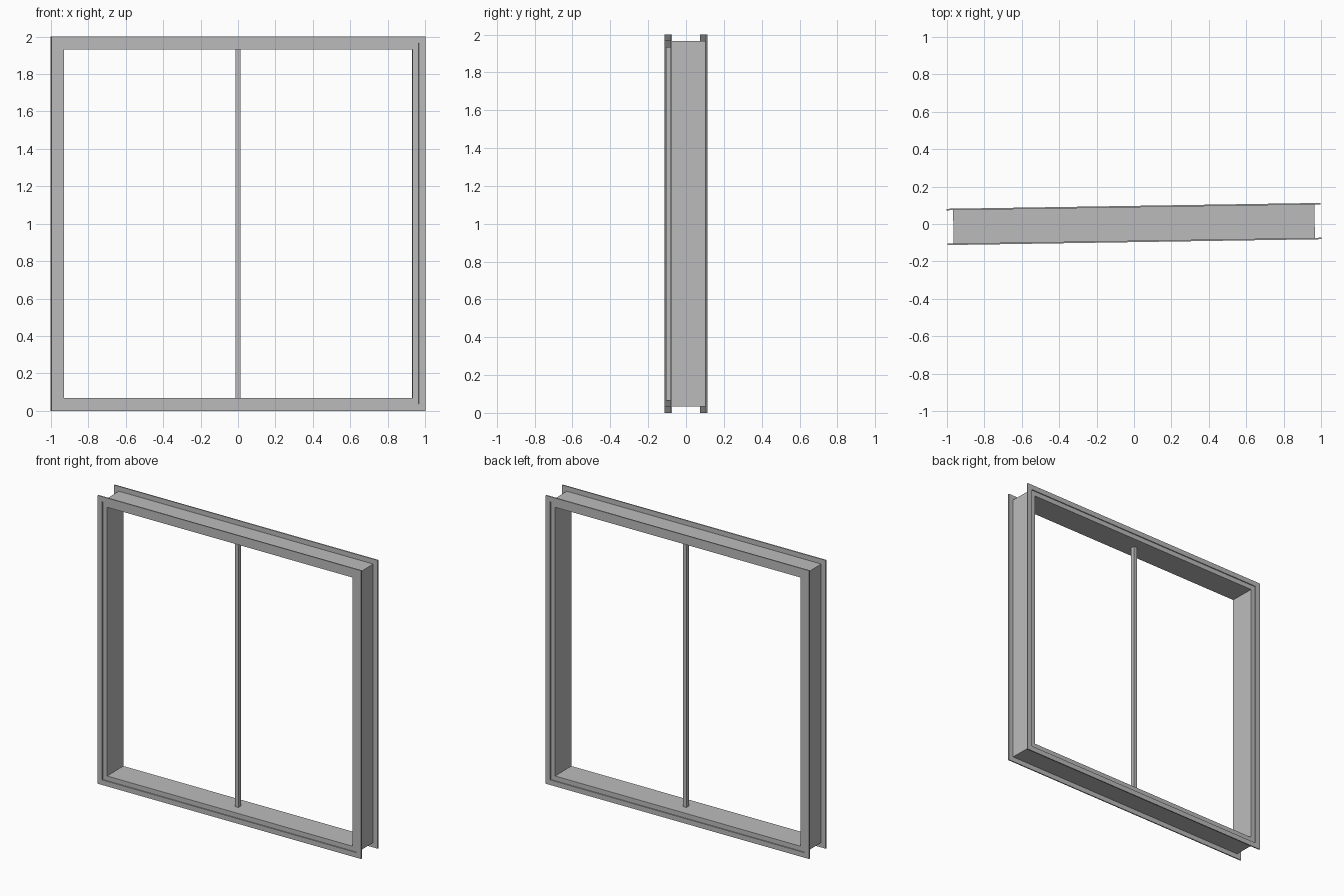
import bpy
import bmesh
import math
from mathutils import Matrix

cube = bpy.data.objects.get("Cube")
if cube:
    bpy.data.objects.remove(cube, do_unlink=True)

grey = bpy.data.materials.new("grey_metal")
grey.use_nodes = True
grey.diffuse_color = (0.5, 0.5, 0.5, 1)
grey.node_tree.nodes["Principled BSDF"].inputs["Base Color"].default_value = (0.5, 0.5, 0.5, 1)

# The whole window is turned slightly about the vertical axis
TURN = Matrix.Rotation(math.radians(0.9), 4, "Z")
CENTRE_Z = 1.0


def finish(name, bm):
    bmesh.ops.recalc_face_normals(bm, faces=bm.faces)
    bm.transform(TURN @ Matrix.Translation((0, 0, CENTRE_Z)))
    mesh = bpy.data.meshes.new(name)
    bm.to_mesh(mesh)
    bm.free()
    mesh.materials.append(grey)
    obj = bpy.data.objects.new(name, mesh)
    bpy.context.collection.objects.link(obj)
    return obj


def ring(name, inner, outer, y0, y1):
    """Square frame: a rectangular section swept round four mitred corners."""
    bm = bmesh.new()
    section = [(inner, y0), (outer, y0), (outer, y1), (inner, y1)]
    corners = [(-1, -1), (1, -1), (1, 1), (-1, 1)]
    loops = [[bm.verts.new((sx * r, y, sz * r)) for r, y in section] for sx, sz in corners]
    for i in range(4):
        a, b = loops[i], loops[(i + 1) % 4]
        for j in range(4):
            k = (j + 1) % 4
            bm.faces.new((a[j], a[k], b[k], b[j]))
    return finish(name, bm)


def box(name, sx, sy, sz):
    bm = bmesh.new()
    bmesh.ops.create_cube(bm, size=1)
    bmesh.ops.scale(bm, vec=(sx, sy, sz), verts=bm.verts)
    return finish(name, bm)


# Deep lining of the opening, set back a little behind both flanges
ring("frame_lining", 0.932, 0.966, -0.09, 0.09)

# Thin flanges around the outside, front and back
ring("front_flange", 0.965, 1.0, -0.097, -0.089)
ring("back_flange", 0.965, 1.0, 0.089, 0.097)

# Central upright bar between sill and head
box("centre_mullion", 0.027, 0.03, 1.866)
